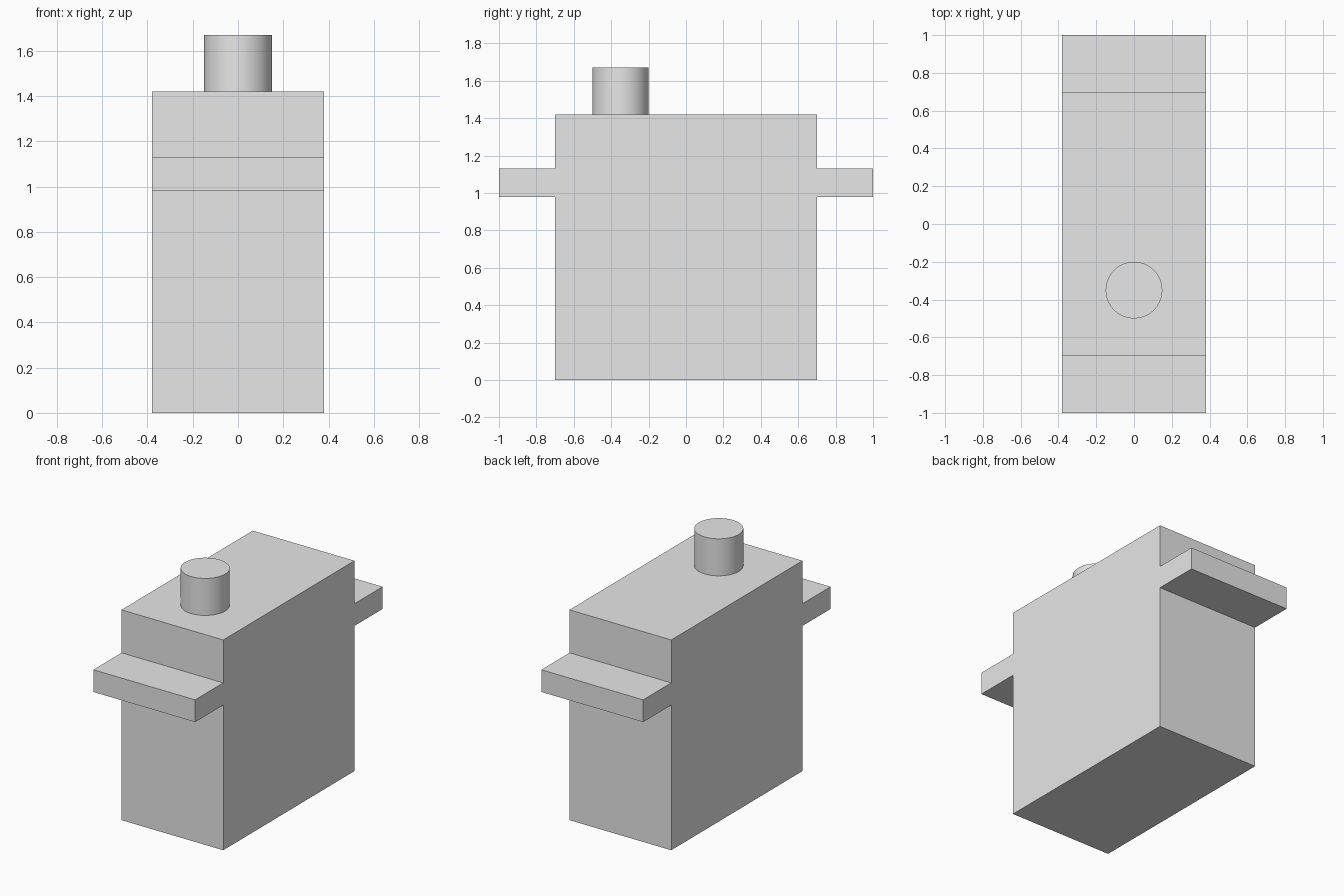
import bpy
import bmesh

cube = bpy.data.objects.get("Cube")
if cube:
    bpy.data.objects.remove(cube, do_unlink=True)

# Single light grey plastic
grey = bpy.data.materials.new("light_grey")
grey.use_nodes = True
color = (0.8, 0.8, 0.8, 1)
grey.diffuse_color = color
grey.node_tree.nodes["Principled BSDF"].inputs["Base Color"].default_value = color

HALF_WIDTH = 0.38
HALF_BODY = 0.70
BODY_TOP = 1.42
TAB_LOW, TAB_HIGH = 0.98, 1.13
SHAFT_RADIUS, SHAFT_TOP, SHAFT_Y = 0.15, 1.67, -0.35

# Housing with mounting tabs: half a side profile, mirrored and extruded across x
half = [(HALF_BODY, 0), (HALF_BODY, TAB_LOW), (1, TAB_LOW),
        (1, TAB_HIGH), (HALF_BODY, TAB_HIGH), (HALF_BODY, BODY_TOP)]
profile = half + [(-y, z) for y, z in reversed(half)]
bm = bmesh.new()
side = bm.faces.new([bm.verts.new((-HALF_WIDTH, y, z)) for y, z in profile])
ext = bmesh.ops.extrude_face_region(bm, geom=[side])
moved = [g for g in ext["geom"] if isinstance(g, bmesh.types.BMVert)]
bmesh.ops.translate(bm, vec=(2 * HALF_WIDTH, 0, 0), verts=moved)
bmesh.ops.recalc_face_normals(bm, faces=bm.faces)
mesh = bpy.data.meshes.new("housing")
bm.to_mesh(mesh)
bm.free()
mesh.materials.append(grey)
housing = bpy.data.objects.new("housing", mesh)
bpy.context.collection.objects.link(housing)

# Output shaft standing on the housing
bpy.ops.mesh.primitive_cylinder_add(
    vertices=64, radius=SHAFT_RADIUS, depth=SHAFT_TOP - BODY_TOP,
    location=(0, SHAFT_Y, (SHAFT_TOP + BODY_TOP) / 2))
shaft = bpy.context.object
shaft.name = "output_shaft"
shaft.data.materials.append(grey)
bpy.ops.object.shade_smooth_by_angle()
